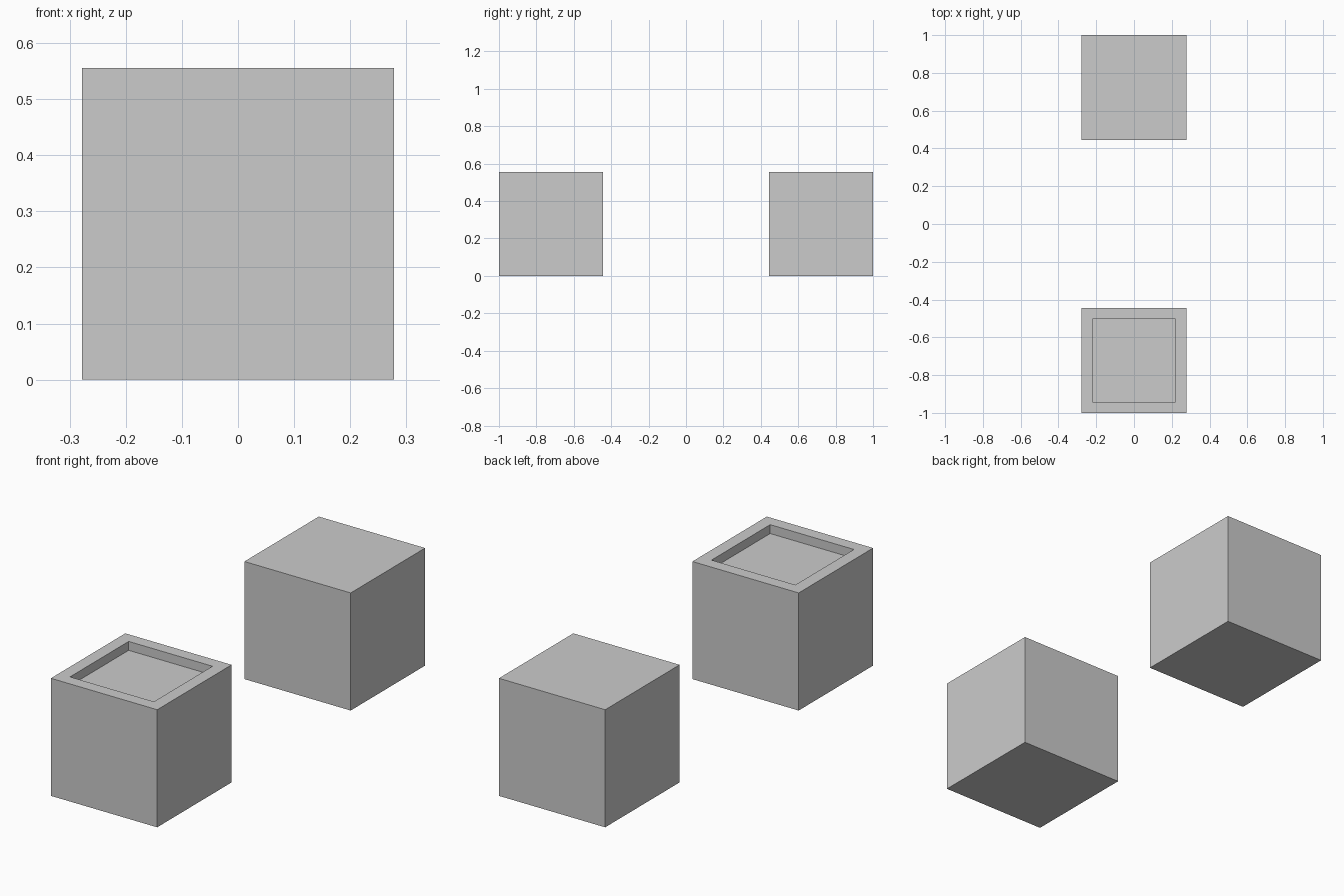
import bpy
import bmesh

if "Cube" in bpy.data.objects:
    bpy.data.objects.remove(bpy.data.objects["Cube"])

SIZE = 5 / 9      # cube edge length
INSET = 0.083     # rim width around the recess
DEPTH = 0.042     # recess depth


def make_cube(name, y, recessed=False):
    bm = bmesh.new()
    bmesh.ops.create_cube(bm, size=SIZE)
    if recessed:
        # Inset the top face, then extrude it down into a tray
        top = max(bm.faces, key=lambda f: f.calc_center_median().z)
        bmesh.ops.inset_region(bm, faces=[top], thickness=INSET)
        floor = bmesh.ops.extrude_discrete_faces(bm, faces=[top])["faces"][0]
        bmesh.ops.translate(bm, verts=floor.verts, vec=(0, 0, -DEPTH))
    bmesh.ops.recalc_face_normals(bm, faces=bm.faces)
    mesh = bpy.data.meshes.new(name)
    bm.to_mesh(mesh)
    bm.free()
    obj = bpy.data.objects.new(name, mesh)
    obj.location = (0, y, SIZE / 2)
    bpy.context.collection.objects.link(obj)
    return obj


# Front cube with a shallow square recess, plain cube behind it
make_cube("recessed_cube", -1 + SIZE / 2, recessed=True)
make_cube("plain_cube", 1 - SIZE / 2)
